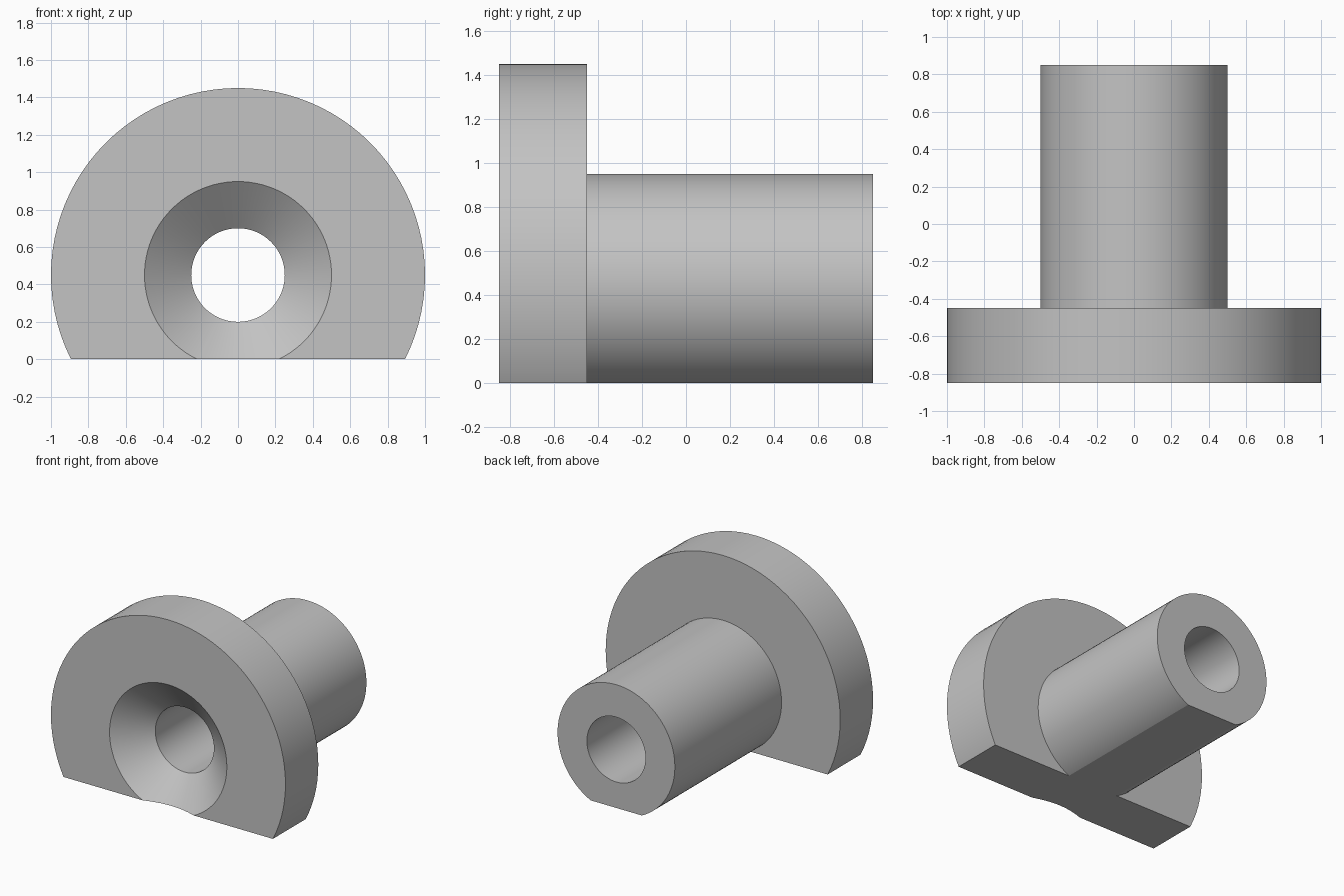
import bpy, bmesh, math
from mathutils import Vector, Matrix

cube = bpy.data.objects.get("Cube")
if cube:
    bpy.data.objects.remove(cube, do_unlink=True)

AXIS_Z = 0.45
SEGMENTS = 96

# Plain grey material
grey = bpy.data.materials.new("plain_grey")
grey.use_nodes = True
colour = (0.55, 0.55, 0.55, 1)
grey.diffuse_color = colour
grey.node_tree.nodes["Principled BSDF"].inputs["Base Color"].default_value = colour

# Closed half section (radius, y): countersink, flange, tube and bore
section = [(0.5, -0.85), (1.0, -0.85), (1.0, -0.45), (0.5, -0.45),
           (0.5, 0.85), (0.25, 0.85), (0.25, -0.65)]

bm = bmesh.new()
verts = [bm.verts.new((r, y, AXIS_Z)) for r, y in section]
edges = [bm.edges.new((v, verts[i - 1])) for i, v in enumerate(verts)]
bmesh.ops.spin(bm, geom=verts + edges, cent=(0, 0, AXIS_Z), axis=(0, 1, 0),
               angle=math.tau, steps=SEGMENTS, use_merge=True)
bmesh.ops.remove_doubles(bm, verts=bm.verts, dist=1e-5)
bmesh.ops.recalc_face_normals(bm, faces=bm.faces)

# Flat underside
cut = bmesh.ops.bisect_plane(bm, geom=bm.verts[:] + bm.edges[:] + bm.faces[:],
                             plane_co=(0, 0, 0), plane_no=(0, 0, 1), clear_inner=True)
rim = [e for e in cut["geom_cut"] if isinstance(e, bmesh.types.BMEdge)]
bmesh.ops.triangle_fill(bm, use_beauty=True, edges=rim, normal=(0, 0, -1))
bmesh.ops.recalc_face_normals(bm, faces=bm.faces)

mesh = bpy.data.meshes.new("flanged_bushing")
bm.to_mesh(mesh)
bm.free()
mesh.materials.append(grey)
bushing = bpy.data.objects.new("flanged_bushing", mesh)
bpy.context.collection.objects.link(bushing)

# Smooth curved walls, keep the machined edges crisp
bpy.ops.object.select_all(action="DESELECT")
bushing.select_set(True)
bpy.context.view_layer.objects.active = bushing
bpy.ops.object.shade_smooth_by_angle(angle=math.radians(20))
